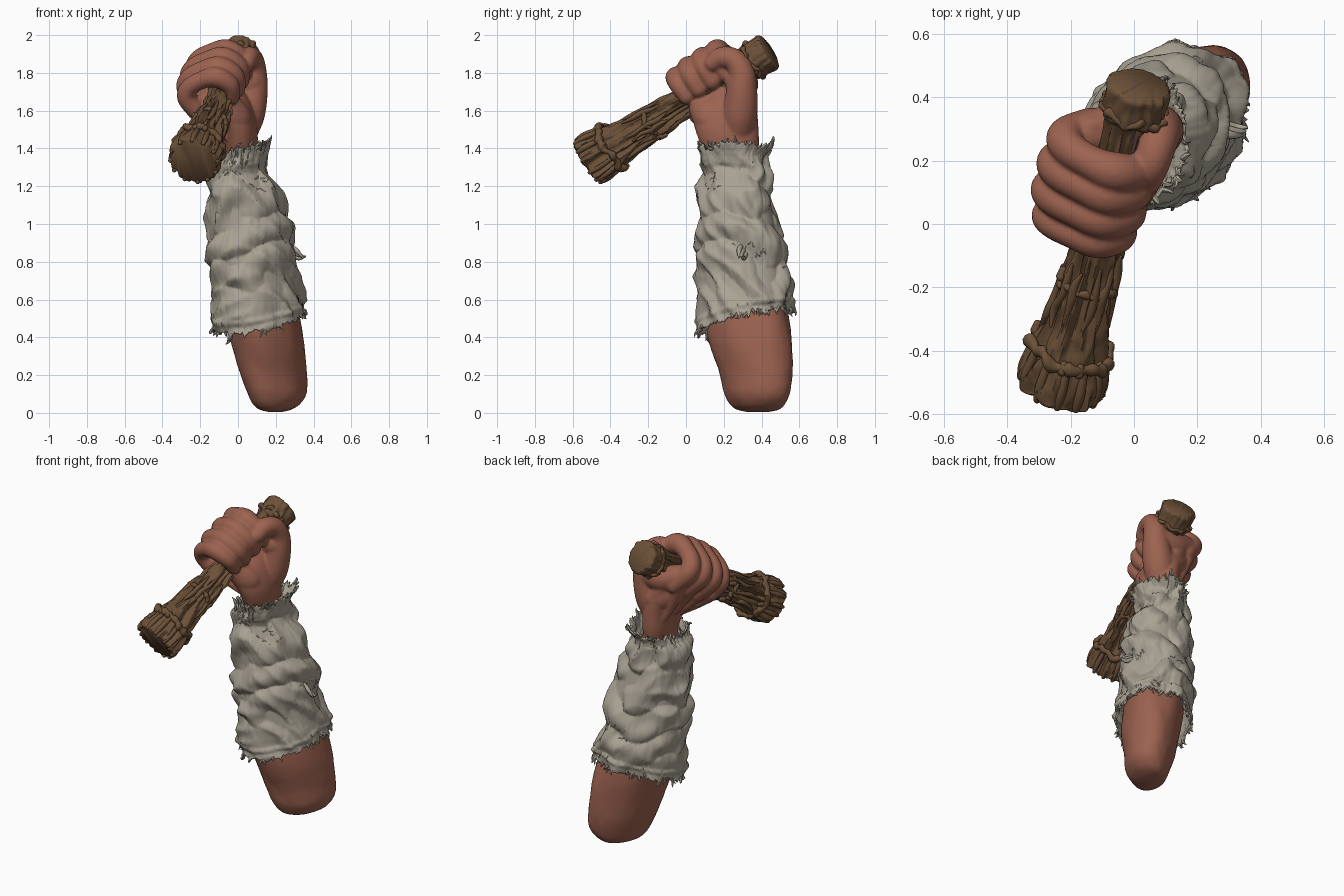
import bpy, bmesh, math, random
from math import sin, cos, pi, tau
from mathutils import Vector, noise

if "Cube" in bpy.data.objects:
    bpy.data.objects.remove(bpy.data.objects["Cube"])

random.seed(4)
V = Vector

def material(name, rgb):
    m = bpy.data.materials.new(name)
    m.diffuse_color = (*rgb, 1)
    m.use_nodes = True
    m.node_tree.nodes["Principled BSDF"].inputs["Base Color"].default_value = m.diffuse_color
    return m

SKIN = material("skin", (0.335, 0.124, 0.080))
CLOTH = material("linen cloth", (0.40, 0.365, 0.295))
WOOD = material("wood", (0.150, 0.082, 0.040))

def spline(keys, n):
    """Catmull-Rom samples through tuples of any size."""
    m, out = len(keys) - 1, []
    for i in range(n + 1):
        f = i / n * m
        k = min(int(f), m - 1)
        t = f - k
        p = [keys[max(0, min(m, k + j))] for j in (-1, 0, 1, 2)]
        out.append(tuple(.5 * (2*b + (c-a)*t + (2*a-5*b+4*c-d)*t*t + (3*b-a-3*c+d)*t**3)
                         for a, b, c, d in zip(*p)))
    return out

def loft(bm, rows, caps=True):
    rings = [[bm.verts.new(p) for p in row] for row in rows]
    n = len(rings[0])
    for a, b in zip(rings, rings[1:]):
        for i in range(n):
            bm.faces.new((a[i], a[(i+1) % n], b[(i+1) % n], b[i]))
    if caps:
        bm.faces.new(rings[0][::-1])
        bm.faces.new(rings[-1])

def tube(bm, keys, n=16, sides=16):
    """Round-ended tube through (x, y, z, radius) keys."""
    s = spline(keys, n)
    pts, rad = [V(p[:3]) for p in s], [max(p[3], .001) for p in s]
    d0, d1 = (pts[0]-pts[1]).normalized(), (pts[-1]-pts[-2]).normalized()
    arcs = [.3, .6, .9, 1.2, 1.45]
    P = [pts[0]+d0*rad[0]*sin(a) for a in arcs[::-1]] + pts + [pts[-1]+d1*rad[-1]*sin(a) for a in arcs]
    R = [rad[0]*cos(a) for a in arcs[::-1]] + rad + [rad[-1]*cos(a) for a in arcs]
    rows, side = [], d0.orthogonal()
    for i, p in enumerate(P):
        t = (P[min(i+1, len(P)-1)] - P[max(i-1, 0)]).normalized()
        side = (side - t*side.dot(t)).normalized()
        up = t.cross(side)
        rows.append([p + (side*cos(tau*k/sides) + up*sin(tau*k/sides))*R[i] for k in range(sides)])
    loft(bm, rows)

def finish(bm, name, mat, angle=50):
    bmesh.ops.recalc_face_normals(bm, faces=bm.faces)
    me = bpy.data.meshes.new(name)
    bm.to_mesh(me)
    bm.free()
    ob = bpy.data.objects.new(name, me)
    bpy.context.collection.objects.link(ob)
    me.materials.append(mat)
    bpy.ops.object.select_all(action='DESELECT')
    ob.select_set(True)
    bpy.context.view_layer.objects.active = ob
    bpy.ops.object.shade_smooth_by_angle(angle=math.radians(angle))
    return ob

# Club frame: axis A, R_ to the right of it, U above it
P0, P1 = V((-.235, -.52, 1.33)), V((.02, .44, 1.915))
A = (P1 - P0).normalized()
LEN = (P1 - P0).length
U = (V((0, 0, 1)) - A*A.z).normalized()
R_ = A.cross(U)
def club(s, v, u):
    return P0 + A*s + R_*v + U*u

# Forearm stump: z, cx, cy, rx, ry (slanted oval, longer toward back right)
arm = [(.004, .2, .38, .03, .05), (.018, .2, .38, .085, .11), (.05, .207, .377, .128, .145),
       (.11, .21, .375, .158, .172), (.22, .188, .368, .178, .194), (.4, .15, .337, .196, .222),
       (.58, .11, .313, .200, .215), (.8, .07, .29, .175, .185), (1.15, .025, .255, .13, .14),
       (1.38, .012, .25, .075, .12)]
bm = bmesh.new()
rows = []
for z, cx, cy, rx, ry in spline(arm, 70):
    row = []
    for k in range(64):
        t = tau*k/64
        c, s = cos(t), sin(t)
        d = 1 + .05*noise.noise((c*1.5, s*1.5, z*4)) + .012*noise.noise((c*6, s*6, z*18))
        row.append((cx + rx*c*d, cy + ry*sin(t + .36 - .15*z)*d, z))
    rows.append(row)
loft(bm, rows)
finish(bm, "forearm", SKIN)

# Hand: palm, thumb, fingers and tendons fused into one fist
bm = bmesh.new()
palm = [(.01, .25, 1.28, .06, .11, 0), (.012, .235, 1.40, .088, .15, 0), (0, .215, 1.52, .1, .168, .2),
        (-.05, .2, 1.63, .108, .175, .6), (-.12, .19, 1.70, .095, .19, 1), (-.18, .175, 1.75, .055, .18, 1)]
rows = []
for x, y, z, th, w, f in spline(palm, 30):
    wide = V((0, 1, 0)).lerp(A, f).normalized()
    thick = V((1, 0, 0)).lerp((R_ + U*.5).normalized(), f).normalized()
    rows.append([V((x, y, z)) + thick*th*cos(tau*k/40) + wide*w*sin(tau*k/40) for k in range(40)])
loft(bm, rows)
tube(bm, [(.02, .27, 1.48, .08), (.05, .285, 1.58, .092), (.075, .295, 1.70, .083), (.083, .295, 1.80, .07),
          (.075, .255, 1.868, .061), (.055, .19, 1.88, .058), (.045, .14, 1.85, .046)], 36, 24)
# heel of the palm, and the web between thumb and first knuckle
tube(bm, [(.0, .165, 1.51, .075), (-.015, .125, 1.56, .088), (-.07, .09, 1.63, .08)], 12, 24)
tube(bm, [(.06, .29, 1.75, .085), (-.04, .3, 1.74, .083), (-.15, .285, 1.77, .072)], 12, 24)
tube(bm, [(.05, .285, 1.60, .09), (-.02, .28, 1.61, .095), (-.09, .265, 1.66, .085)], 12, 24)
for i, (s, r, k) in enumerate([(.632, .050, .98), (.722, .056, 1.08), (.818, .058, 1.09), (.91, .057, 1.04)]):
    path = [(-.115, -.08, .95), (-.178, .02, 1.05), (-.158, .085, .98), (-.085, .128, .95), (-.005, .142, 1.12),
            (.062, .092, .98), (.062, .015, .88)]
    keys = []
    for j, (v, u, q) in enumerate(path):
        p = club(s + .012*(j*.85 - 2)*(.6 - i*.3), v*k, u*(.5 + k/2))
        keys.append((*p, r*q))
    tube(bm, keys, 36, 24)
    # tendon ridge down the back of the hand
    w = V((-.045, .13 + .06*i, 1.45))
    m = club(s, -.14, -.06)
    mid = w.lerp(m, .55) + V((-.012, 0, 0))
    tube(bm, [(*w, .02), (*mid, .034), (*m, .05)], 12, 12)
hand = finish(bm, "fist", SKIN)
rm = hand.modifiers.new("fuse", 'REMESH')
rm.mode, rm.voxel_size, rm.use_smooth_shade = 'VOXEL', .008, True
sm = hand.modifiers.new("soften", 'SMOOTH')
sm.factor, sm.iterations = .5, 6

# Sleeve surface: z, cx, cy, rx, ry
sleeve = [(.38, .115, .31, .235, .25), (.6, .11, .315, .238, .245), (.8, .07, .292, .227, .24),
          (1.0, .06, .278, .218, .208), (1.2, .022, .257, .185, .188), (1.3, .002, .26, .148, .168),
          (1.36, .014, .255, .128, .172), (1.5, .03, .26, .135, .2)]
def hem(t):
    return .485 + .045*cos(t) + .05*sin(t)
def rag(t, k):
    return .022*noise.noise((4*cos(t), 4*sin(t), k)) + .035*noise.noise((16*cos(t), 16*sin(t), k))
def cloth(t, z, lift=0):
    j = max(i for i in range(len(sleeve)-1) if i == 0 or sleeve[i][0] <= z)
    a, b = sleeve[j], sleeve[j+1]
    f = (z - a[0])/(b[0] - a[0])
    cx, cy, rx, ry = (p + (q-p)*f for p, q in zip(a[1:], b[1:]))
    c, s = cos(t), sin(t)
    q = z*11 + .9*sin(t + .5) + .5*sin(2*t + 1)
    warp = noise.noise((1.1*c, 1.1*s, z*2.5))
    puff = abs(sin(z*pi/.2 + 1.1*sin(t - .6) + 2.2*warp))          # stacked bulging folds
    d = .030*(puff - .6) * min(1, max(.2, (z - .5)*5)) * (1 if z < 1.32 else .3)
    d += .018*(.6 - 3*abs(noise.noise((1.2*c, 1.2*s, q*.6)))) + .010*noise.noise((3*c + 5, 3*s, q))
    d += .004*noise.noise((9*c, 9*s, z*14))
    d = max(d, -.022) + .010*math.exp(-((z - hem(t) - .055)/.012)**2)  # stitched hem
    return V((cx + (rx + d + lift)*c, cy + (ry + d + lift)*sin(t + .17), z))

bm = bmesh.new()
N, M = 180, 120
rows = []
for j in range(M + 1):
    f = j/M
    row = []
    for k in range(N):
        t = tau*k/N
        lo, hi = hem(t) + rag(t, 3), 1.40 + .03*cos(t) + rag(t, 8)
        row.append(cloth(t, lo + (hi - lo)*f, .012*max(0, f - .95)*20))
    rows.append(row)
loft(bm, rows, caps=False)
sl = finish(bm, "sleeve", CLOTH, 60)
so = sl.modifiers.new("thickness", 'SOLIDIFY')
so.thickness, so.offset = .012, 0

# Frayed threads on both hems, and torn strands
bm = bmesh.new()
def strand(p, d, length, r):
    e = p + d*length
    m = p.lerp(e, .5) + V([random.uniform(-.2, .2)*length for _ in range(3)])
    tube(bm, [(*p, r), (*m, r*.8), (*e, r*.25)], 5, 6)
for k in range(90):
    t = random.uniform(0, tau)
    low = k % 5 < 3
    z = hem(t) + rag(t, 3) + .008 if low else 1.395 + .03*cos(t) + rag(t, 8)
    out = V((cos(t), sin(t), 0))
    tang = V((-sin(t), cos(t), 0))*random.uniform(-.8, .8)
    d = (out*random.uniform(.1, .8) + tang + V((0, 0, -1 if low else .5))).normalized()
    strand(cloth(t, z, 0 if low else .01), d, random.uniform(.02, .045), random.uniform(.006, .011))
for t0, z0, n in [(0, .86, 6), (-1.0, 1.22, 6), (1.2, .78, 4), (-1.9, 1.25, 3), (.5, .62, 4)]:
    for k in range(n):
        t, z = t0 + random.uniform(-.35, .35), z0 + random.uniform(-.04, .04)
        d = random.uniform(.12, .3)
        tube(bm, [(*cloth(t + d*i/3, z + .012*i*random.uniform(-1, 1), .003), .007 - .0015*i) for i in range(4)], 8, 6)
# loose flap at the elbow side
for k in range(3):
    p = cloth(-.15 + .05*k, .88 - .02*k)
    tube(bm, [(*p, .014), (*(p + V((.04, -.01, -.02))), .013), (*(p + V((.075, -.01, -.06 + .025*k))), .004)], 8, 8)
finish(bm, "torn_threads", CLOTH)

# Wooden club with bark ridges: (distance along axis, radius)
prof = [(0, .128), (.012, .138), (.07, .134), (.15, .12), (.22, .104), (.32, .092), (.45, .084), (.6, .076),
        (.8, .074), (.96, .08), (1.02, .086), (1.05, .1), (1.12, .103), (LEN - .012, .102), (LEN, .092)]
bm = bmesh.new()
rows = []
for s, r in spline(prof, 130):
    row = []
    for k in range(96):
        c, n = cos(tau*k/96), sin(tau*k/96)
        groove = abs(noise.noise((c*2.6, n*2.6, s*2.5)))
        amp = .065 if s < 1.03 else .012
        d = r + amp*(.13 - groove)*(1 if .01 < s < LEN - .01 else .6) + .010*noise.noise((c*4, n*4, s*16))
        push = .02*noise.noise((c*3, n*3, 1)) if s < .04 else 0
        row.append(club(s + push, d*c, d*n))
    rows.append(row)
loft(bm, rows)
finish(bm, "club", WOOD)

# Bark strips, lumpy binding rings and knots on the club
bm = bmesh.new()
def radius(s):
    for (a, p), (b, q) in zip(prof, prof[1:]):
        if s <= b:
            return p + (q-p)*(s-a)/(b-a)
    return prof[-1][1]
for k in range(10):
    t, s, n = tau*k/10 + random.uniform(-.2, .2), random.uniform(.16, .3), random.uniform(.15, .28)
    keys = []
    for i in range(5):
        a, q = t + random.uniform(-.12, .12), s + n*i/4
        d = radius(q)
        keys.append((*club(q, d*cos(a), d*sin(a)), .005 if i in (0, 4) else random.uniform(.010, .016)))
    tube(bm, keys, 16, 8)
for k in range(12):                                             # splintered flared end
    t = tau*k/12 + random.uniform(-.1, .1)
    tube(bm, [(*club(q, d*cos(t), d*sin(t)), w) for q, d, w in
              ((.006, .128, .012), (.06, .130, .016), (.15, .116, .012))], 8, 8)
for s0, rr, w in [(.15, .128, .016), (.40, .086, .011), (1.055, .1, .011)]:
    rows = []
    for k in range(72):
        t = tau*k/72
        n = noise.noise((cos(t)*2.5, sin(t)*2.5, s0*9))
        s, d = s0 + .03*n, rr + .015*noise.noise((cos(t)*3, sin(t)*3, s0*5))
        ww = w*(1 + .8*noise.noise((cos(t)*5, sin(t)*5, s0)))
        rows.append([club(s + ww*1.2*sin(tau*i/10), (d + ww*cos(tau*i/10))*cos(t),
                          (d + ww*cos(tau*i/10))*sin(t)) for i in range(10)])
    loft(bm, rows + rows[:1], caps=False)
for k in range(7):                                              # knots
    t, s = random.uniform(0, tau), random.choice((.14, .17, .42))
    d = radius(s) + .008
    p = club(s, d*cos(t), d*sin(t))
    tube(bm, [(*p, .016), (*(p + A*.025 + V((0, 0, -.006))), .012)], 4, 10)
finish(bm, "club_bark", WOOD)
